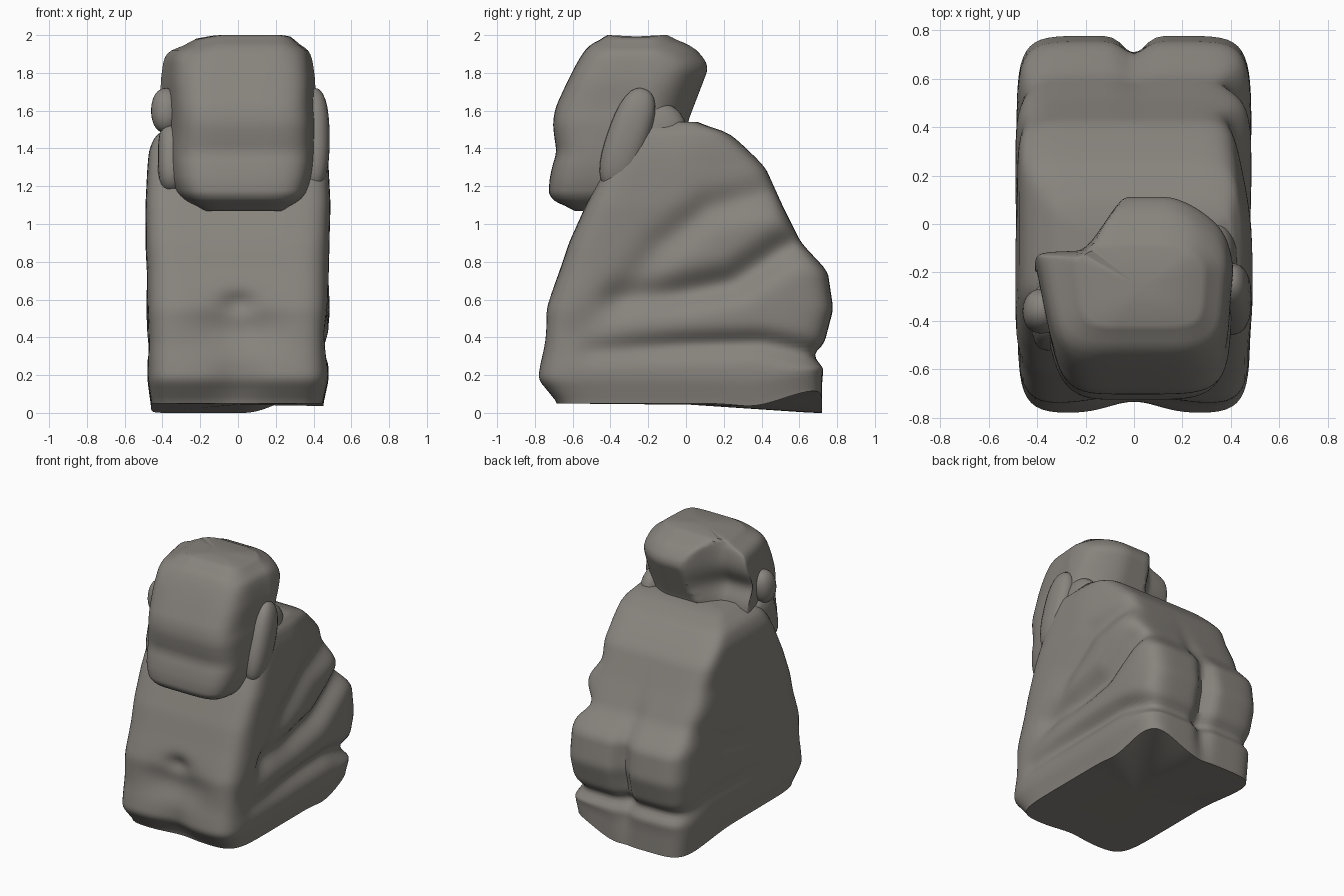
import bpy, bmesh, math
from mathutils import Vector

if "Cube" in bpy.data.objects:
    bpy.data.objects.remove(bpy.data.objects["Cube"])

stone = bpy.data.materials.new("grey_stone")
stone.diffuse_color = (0.245, 0.228, 0.205, 1)
stone.use_nodes = True
stone.node_tree.nodes["Principled BSDF"].inputs["Base Color"].default_value = stone.diffuse_color


def gauss(d, w):
    return math.exp(-(d / w) ** 2)


def ramp(v, a, b):
    """Smooth 0 to 1 step between a and b."""
    t = max(0, min(1, (v - a) / (b - a)))
    return t * t * (3 - 2 * t)


def sample(keys, z):
    """Interpolate the section table [z, y front, y back, x left, x right]."""
    for a, b in zip(keys, keys[1:]):
        if z <= b[0]:
            t = (z - a[0]) / (b[0] - a[0])
            return [p + (q - p) * t for p, q in zip(a[1:], b[1:])]
    return keys[-1][1:]


def finish(bm, name, angle=50):
    bmesh.ops.recalc_face_normals(bm, faces=bm.faces)
    me = bpy.data.meshes.new(name)
    bm.to_mesh(me)
    bm.free()
    ob = bpy.data.objects.new(name, me)
    bpy.context.collection.objects.link(ob)
    me.materials.append(stone)
    bpy.ops.object.select_all(action='DESELECT')
    ob.select_set(True)
    bpy.context.view_layer.objects.active = ob
    bpy.ops.object.shade_smooth_by_angle(angle=math.radians(angle))
    return ob


def loft(name, keys, power, warp, rings=70, side=32):
    """Stack rounded-rectangle sections, then carve them with a warp rule."""
    edge = [2 * i / side - 1 for i in range(side)]
    square = ([(e, -1) for e in edge] + [(1, e) for e in edge]
              + [(-e, 1) for e in edge] + [(-1, -e) for e in edge])
    bm = bmesh.new()
    loops = []
    z0, z1 = keys[0][0], keys[-1][0]
    for k in range(rings + 1):
        z = z0 + (z1 - z0) * k / rings
        # average neighbouring heights so the profile has no hard bends
        yf, yb, xl, xr = [sum(c) / 3 for c in zip(*(
            sample(keys, max(z0, min(z1, z + d))) for d in (-0.025, 0, 0.025)))]
        loop = []
        for u, v in square:
            r = (abs(u) ** power + abs(v) ** power) ** (1 / power)
            p = ((xl + xr) / 2 + u / r * (xr - xl) / 2,
                 (yf + yb) / 2 + v / r * (yb - yf) / 2, z)
            loop.append(bm.verts.new(warp(*p)))
        loops.append(loop)
    n = len(square)
    for a, b in zip(loops, loops[1:]):
        for i in range(n):
            j = (i + 1) % n
            bm.faces.new((a[i], a[j], b[j], b[i]))
    # close both ends with a fan
    for loop in (loops[0], loops[-1]):
        c = bm.verts.new(sum((v.co for v in loop), Vector()) / n)
        for i in range(n):
            bm.faces.new((loop[i], loop[(i + 1) % n], c))
    return finish(bm, name)


# Grooves on the flanks in (y, z): below the arm, above the thigh, above the shin
grooves = [
    (0.05, 0.09, [(0.6, 1.20), (0.12, 1.08), (-0.14, 0.88), (-0.35, 0.62), (-0.58, 0.42)]),
    (0.085, 0.085, [(0.7, 0.95), (0.5, 0.86), (0.25, 0.69), (-0.05, 0.63), (-0.35, 0.60)]),
    (0.06, 0.06, [(0.8, 0.29), (0.4, 0.37), (0.0, 0.36), (-0.5, 0.33)]),
]


def line_distance(p, pts):
    best = 9
    for a, b in zip(pts, pts[1:]):
        a, b = Vector(a), Vector(b)
        d = b - a
        t = max(0, min(1, (p - a).dot(d) / d.dot(d)))
        best = min(best, (a + d * t - p).length)
    return best


def carve_body(x, y, z):
    side = min(1, abs(x) / 0.48)
    cut = sum(depth * gauss(line_distance(Vector((y, z)), pts), w)
              for depth, w, pts in grooves)
    cut *= 0.3 + 0.7 * ramp(y, -0.65, 0.2)
    if x < 0:                    # left flank is almost flat
        cut *= 0.25
    nx = x - math.copysign(cut * side ** 3, x)
    # right shoulder rounds off toward the back
    nx -= 0.06 * ramp(z, 1.0, 1.35) * ramp(y, -0.05, 0.4) * ramp(x, 0.2, 0.48)
    ny = y
    if y > 0.3 and z < 1.3:      # cleft between the two haunches
        ny -= 0.075 * gauss(x, 0.06) * gauss(z - 0.5, 0.35)
    if y < -0.3:                 # hollow between the knees and under the hands
        ny += 0.06 * gauss(x, 0.22) * gauss(z - 0.45, 0.12)
        ny += 0.045 * gauss(x, 0.09) * gauss(z - 0.58, 0.06)
        ny += 0.05 * gauss(x, 0.14) * gauss(z - 0.15, 0.18)
    if z < 0.25:                 # underside dips at the back, lifted at the right heel
        f = 1 - z / 0.25
        lift = 0.14 * ramp(x + y, 0.75, 1.2)
        z += f * (0.05 - 0.05 * ramp(y, 0.1, 0.72) + lift)
    return nx, ny, z


# Crouching body
loft("crouching_body", [
    (0.00, -0.68, 0.72, -0.46, 0.45), (0.16, -0.785, 0.72, -0.48, 0.48),
    (0.25, -0.775, 0.73, -0.48, 0.48), (0.30, -0.765, 0.66, -0.48, 0.475),
    (0.36, -0.755, 0.73, -0.48, 0.48), (0.55, -0.745, 0.78, -0.485, 0.485),
    (0.75, -0.67, 0.75, -0.485, 0.485), (0.90, -0.62, 0.61, -0.49, 0.485),
    (1.10, -0.53, 0.51, -0.49, 0.49), (1.30, -0.43, 0.42, -0.48, 0.48),
    (1.40, -0.37, 0.32, -0.47, 0.47), (1.48, -0.32, 0.23, -0.43, 0.45),
    (1.51, -0.30, 0.17, -0.38, 0.44), (1.54, -0.28, 0.02, -0.28, 0.38),
], 8, carve_body)


def carve_head(x, y, z):
    t = max(0, min(1, (-0.15 - y) / 0.55))    # face is narrower than the skull
    nx = x * (1 - (0.27 if x < 0 else 0.09) * t * min(1, abs(x) / 0.1))
    if y > -0.3:
        # skull is stepped back on the left, with a crease below the brim
        limit = -0.14 + 0.27 * ramp(x, -0.24, 0.0)
        limit -= 0.06 * gauss(z - 1.66, 0.09) * ramp(-x, -0.15, 0.2)
        y = min(y, limit + 0.12 * (y - limit))
        # right back corner is rounded
        y -= 0.09 * ramp(x, 0.12, 0.42) * ramp(y, -0.3, 0.0)
    z -= 0.035 * ramp(z, 1.8, 2.0) * (ramp(-x, 0.08, 0.35) + ramp(x, 0.22, 0.4))
    return nx, y, z


# Head, turned slightly to one side
loft("head", [
    (1.07, -0.56, -0.20, -0.20, 0.24), (1.10, -0.67, -0.15, -0.29, 0.31),
    (1.14, -0.725, -0.10, -0.37, 0.37), (1.22, -0.725, -0.06, -0.41, 0.40),
    (1.30, -0.71, -0.04, -0.42, 0.415), (1.38, -0.685, -0.02, -0.42, 0.42),
    (1.48, -0.70, 0.00, -0.41, 0.42), (1.54, -0.705, 0.01, -0.41, 0.42),
    (1.62, -0.69, 0.04, -0.41, 0.41), (1.75, -0.63, 0.09, -0.41, 0.41),
    (1.83, -0.59, 0.12, -0.40, 0.40), (1.90, -0.55, 0.08, -0.39, 0.39),
    (1.95, -0.51, 0.02, -0.36, 0.375), (1.98, -0.46, -0.05, -0.31, 0.34),
    (2.00, -0.39, -0.13, -0.18, 0.25),
], 5, carve_head)


def lump(name, centre, size, tilt, power=3):
    """Boxy rounded lump, tilted about the x axis."""
    bm = bmesh.new()
    bmesh.ops.create_uvsphere(bm, u_segments=24, v_segments=16, radius=1)
    c, s = math.cos(tilt), math.sin(tilt)
    for v in bm.verts:
        r = sum(abs(a) ** power for a in v.co) ** (1 / power)
        p = [a / r * h for a, h in zip(v.co, size)]
        v.co = Vector((p[0], c * p[1] - s * p[2], s * p[1] + c * p[2])) + Vector(centre)
    return finish(bm, name, 60)


# Ears, side locks and the neck that joins the right shoulder
lump("right_ear", (0.40, -0.31, 1.45), (0.085, 0.11, 0.28), -0.33, 2.5)
lump("left_ear", (-0.38, -0.36, 1.60), (0.08, 0.09, 0.12), -0.2, 2.2)
lump("left_side_lock", (-0.35, -0.36, 1.34), (0.075, 0.15, 0.19), -0.25)
lump("right_neck", (0.34, -0.17, 1.46), (0.09, 0.17, 0.19), -0.3, 2.2)
